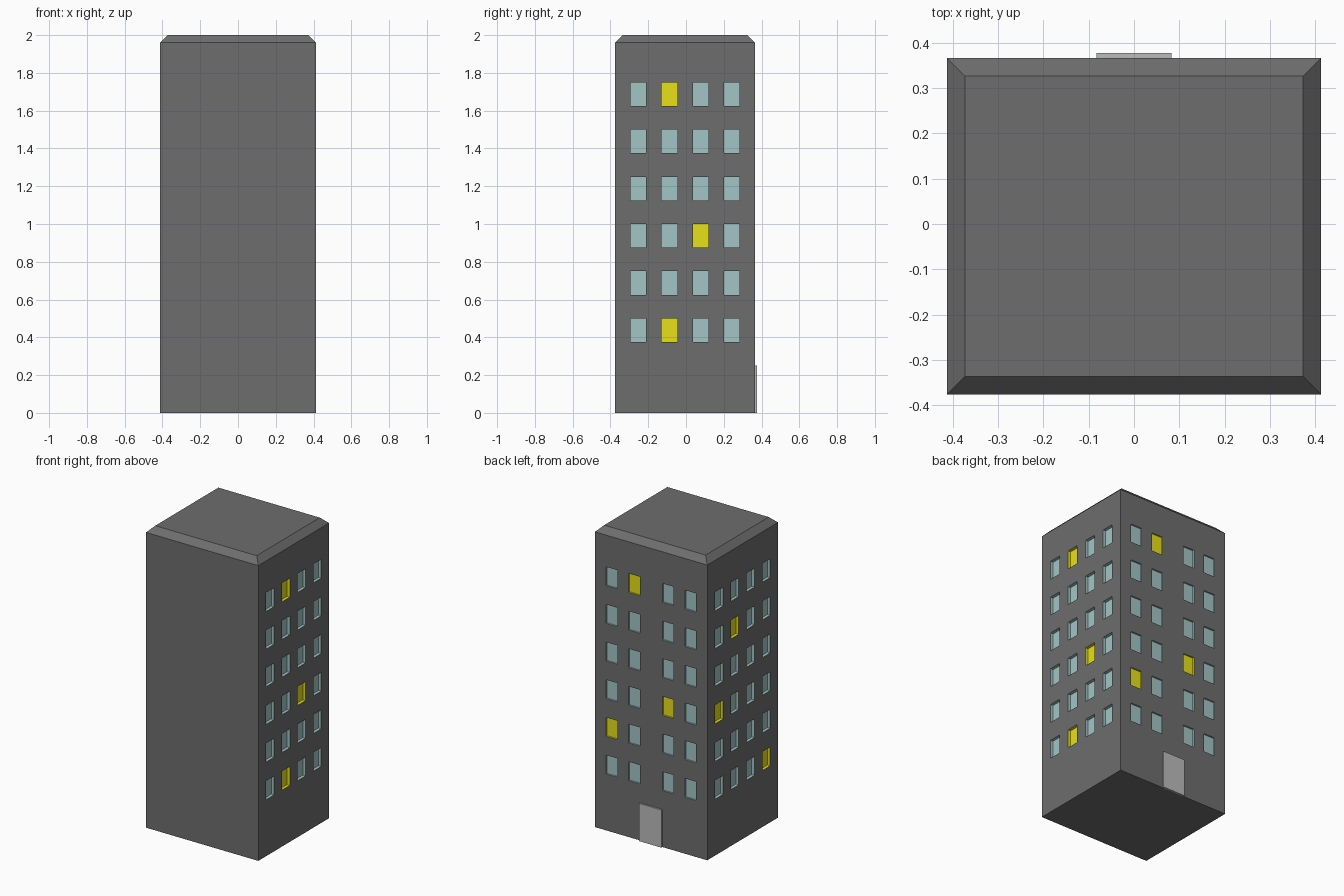
import bpy, bmesh
from mathutils import Vector

if "Cube" in bpy.data.objects:
    bpy.data.objects.remove(bpy.data.objects["Cube"])

HX, Y0, Y1 = 0.4125, -0.376, 0.366      # body extents
YC = (Y0 + Y1) / 2
DEPTH_SIDE, DEPTH_BACK = 0.02, 0.01     # window recess depths
PITCH, WIN_W, WIN_H = 0.165, 0.0825, 0.125


def material(name, rgb):
    m = bpy.data.materials.new(name)
    m.diffuse_color = (*rgb, 1)
    m.use_nodes = True
    m.node_tree.nodes["Principled BSDF"].inputs["Base Color"].default_value = m.diffuse_color
    return m


def add_box(bm, lo, hi):
    lo, hi = Vector(lo), Vector(hi)
    verts = bmesh.ops.create_cube(bm, size=1)["verts"]
    for v in verts:
        v.co = Vector([(lo[i] + hi[i]) / 2 + v.co[i] * (hi[i] - lo[i]) for i in range(3)])


def make_object(name, bm, mat):
    bmesh.ops.recalc_face_normals(bm, faces=bm.faces)
    me = bpy.data.meshes.new(name)
    bm.to_mesh(me)
    bm.free()
    me.materials.append(mat)
    ob = bpy.data.objects.new(name, me)
    bpy.context.collection.objects.link(ob)
    return ob


wall = material("wall_dark_grey", (0.155, 0.155, 0.155))
glass = material("window_glass", (0.37, 0.56, 0.56))
lit = material("window_lit", (0.8, 0.75, 0.01))
door_mat = material("door_grey", (0.5, 0.5, 0.5))

# Tower body with a sloped roof edge
bm = bmesh.new()
add_box(bm, (-HX, Y0, 0), (HX, Y1, 1.96))
bm.normal_update()
top = [f for f in bm.faces if f.normal.z > 0.9]
bmesh.ops.inset_region(bm, faces=top, thickness=0.04, depth=0.04, use_even_offset=True)
body = make_object("tower_body", bm, wall)

# Lit windows as (row from top, column along +y or +x)
LIT = {
    "right": {(0, 1), (3, 2), (5, 1)},
    "left": {(1, 2), (3, 3), (5, 0)},
    "back": {(0, 2), (3, 1), (4, 3)},
}

# Recess cutters for the three windowed walls
dark_bm, lit_bm = bmesh.new(), bmesh.new()
side_cols = [YC + (i - 1.5) * PITCH for i in range(4)]
back_cols = [-0.28875, -0.12375, 0.12375, 0.28875]
for side, lit_cells in LIT.items():
    for row in range(6):
        z0 = 1.625 - 0.25 * row
        z1 = z0 + WIN_H
        for col in range(4):
            bm = lit_bm if (row, col) in lit_cells else dark_bm
            c = back_cols[col] if side == "back" else side_cols[col]
            a, b = c - WIN_W / 2, c + WIN_W / 2
            if side == "right":
                add_box(bm, (HX - DEPTH_SIDE, a, z0), (HX + 0.05, b, z1))
            elif side == "left":
                add_box(bm, (-HX - 0.05, a, z0), (-HX + DEPTH_SIDE, b, z1))
            else:
                add_box(bm, (a, Y1 - DEPTH_BACK, z0), (b, Y1 + 0.05, z1))

bpy.context.view_layer.objects.active = body
for name, bm, mat in (("window_cutter", dark_bm, glass), ("lit_window_cutter", lit_bm, lit)):
    cutter = make_object(name, bm, mat)
    cutter.hide_render = True
    mod = body.modifiers.new(name, 'BOOLEAN')
    mod.operation = 'DIFFERENCE'
    mod.solver = 'EXACT'
    mod.material_mode = 'TRANSFER'
    mod.object = cutter
    bpy.ops.object.modifier_apply(modifier=mod.name)
    bpy.data.objects.remove(cutter)

# Entrance door on the back wall
bm = bmesh.new()
add_box(bm, (-0.0825, Y1 - 0.01, 0), (0.0825, 0.377, 0.25))
make_object("entrance_door", bm, door_mat)
